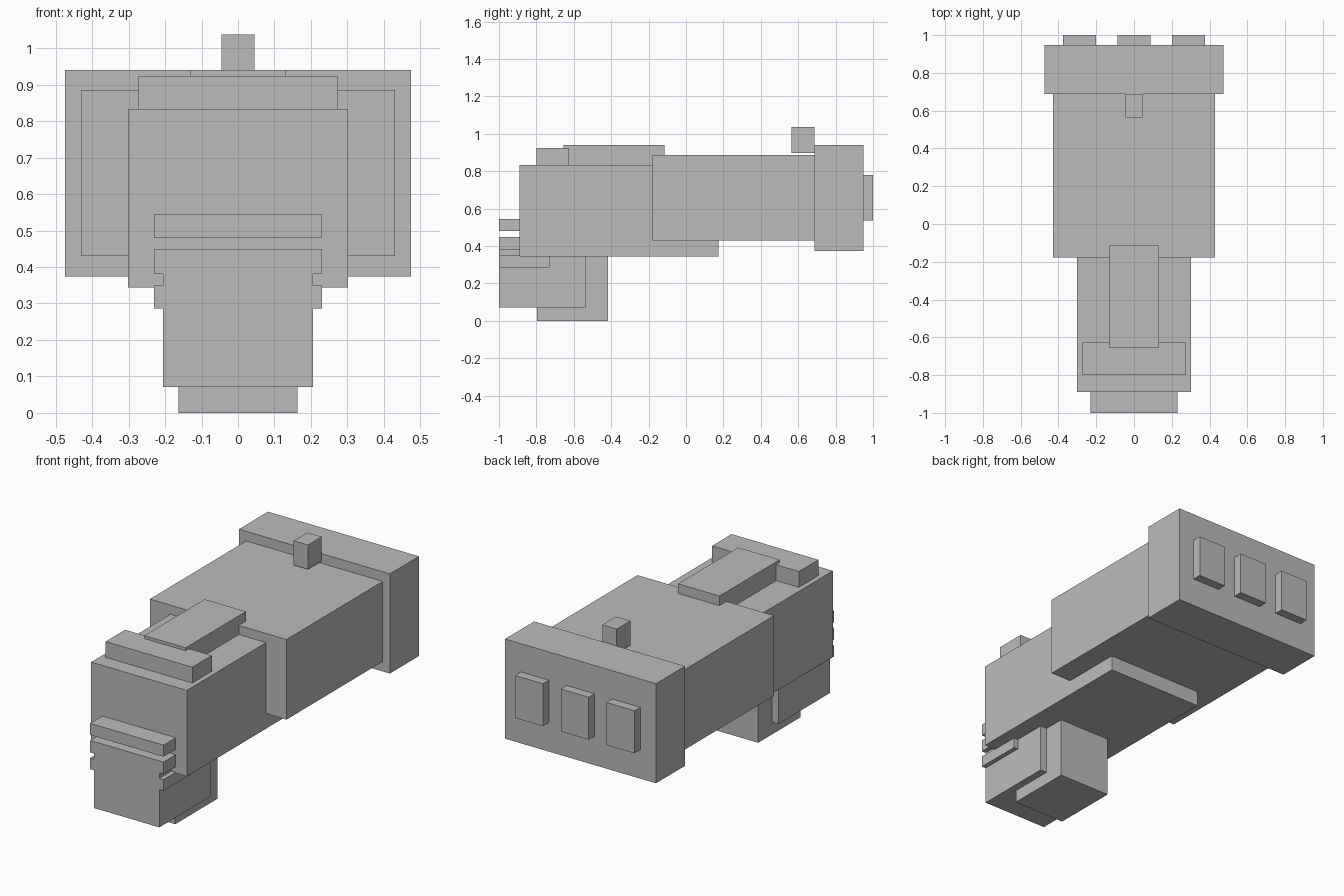
import bpy
import bmesh
from mathutils import Vector

cube = bpy.data.objects.get("Cube")
if cube:
    bpy.data.objects.remove(cube, do_unlink=True)

grey = bpy.data.materials.new("plain grey")
grey.use_nodes = True
colour = (0.5, 0.5, 0.5, 1)
grey.diffuse_color = colour
grey.node_tree.nodes["Principled BSDF"].inputs["Base Color"].default_value = colour


def box(name, x, y, z):
    """Flat-faced box spanning the given (min, max) range on each axis."""
    spans = (x, y, z)
    low = Vector([s[0] for s in spans])
    size = Vector([s[1] - s[0] for s in spans])
    bm = bmesh.new()
    bmesh.ops.create_cube(bm, size=1)
    for v in bm.verts:
        v.co = low + (v.co + Vector((0.5, 0.5, 0.5))) * size
    mesh = bpy.data.meshes.new(name)
    bm.to_mesh(mesh)
    bm.free()
    mesh.materials.append(grey)
    obj = bpy.data.objects.new(name, mesh)
    bpy.context.collection.objects.link(obj)
    return obj


def centred(name, half_width, y, z):
    return box(name, (-half_width, half_width), y, z)


# Main housing
centred("rear_block", 0.475, (0.687, 0.948), (0.374, 0.941))
centred("main_body", 0.43, (-0.178, 0.687), (0.43, 0.886))
centred("front_body", 0.301, (-0.89, 0.173), (0.344, 0.834))

# Raised details on top
centred("top_rib", 0.13, (-0.656, -0.115), (0.834, 0.941))
centred("front_top_block", 0.273, (-0.80, -0.625), (0.834, 0.924))
centred("top_post", 0.045, (0.565, 0.687), (0.898, 1.037))

# Lower front block with its ribs
centred("lower_front_block", 0.205, (-1, -0.538), (0.071, 0.381))
centred("lower_rear_block", 0.163, (-0.797, -0.416), (0, 0.344))
centred("upper_front_rib", 0.231, (-1, -0.89), (0.48, 0.546))
centred("middle_front_rib", 0.231, (-1, -0.89), (0.381, 0.449))
centred("lower_front_rib", 0.231, (-1, -0.73), (0.286, 0.349))

# Row of pads on the back
for side, cx in (("right", -0.288), ("middle", 0), ("left", 0.288)):
    box("back_pad_" + side, (cx - 0.088, cx + 0.088), (0.948, 1), (0.538, 0.78))
